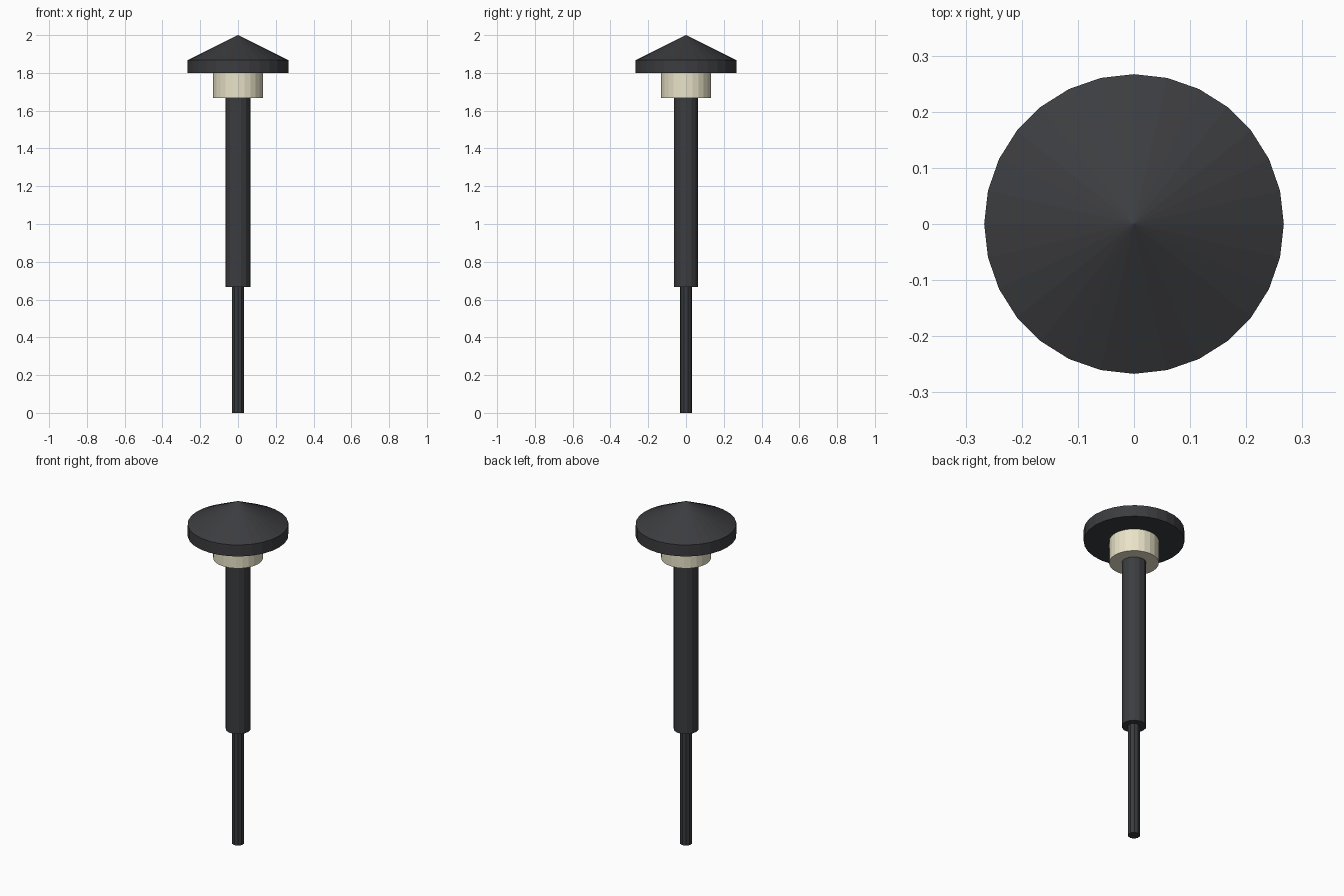
import bpy, bmesh
from math import cos, sin, pi

if "Cube" in bpy.data.objects:
    bpy.data.objects.remove(bpy.data.objects["Cube"])


def material(name, rgb):
    m = bpy.data.materials.new(name)
    m.diffuse_color = (*rgb, 1.0)
    m.use_nodes = True
    m.node_tree.nodes["Principled BSDF"].inputs["Base Color"].default_value = m.diffuse_color
    return m


def turned(name, rings, sides, mat, start=0.0):
    """Closed flat-shaded solid from (radius, z) rings; radius 0 makes a tip."""
    bm = bmesh.new()
    loops = []
    for r, z in rings:
        n = sides if r > 0 else 1
        loops.append([bm.verts.new((r * cos(start + 2 * pi * i / sides),
                                    r * sin(start + 2 * pi * i / sides), z))
                      for i in range(n)])
    for a, b in zip(loops, loops[1:]):
        for i in range(sides):
            j = (i + 1) % sides
            if len(b) == 1:
                bm.faces.new((a[i], a[j], b[0]))
            else:
                bm.faces.new((a[i], a[j], b[j], b[i]))
    bm.faces.new(loops[0][::-1])
    if len(loops[-1]) > 1:
        bm.faces.new(loops[-1])
    mesh = bpy.data.meshes.new(name)
    bm.to_mesh(mesh)
    bm.free()
    mesh.materials.append(mat)
    obj = bpy.data.objects.new(name, mesh)
    bpy.context.collection.objects.link(obj)
    return obj


dark = material("dark_metal", (0.045, 0.046, 0.051))
stake_dark = material("stake_dark", (0.04, 0.044, 0.046))
cream = material("cream_lens", (0.82, 0.77, 0.58))

# Ground stake and post
turned("ground_stake", [(0.033, 0), (0.033, 0.667)], 10, stake_dark, pi / 2)
turned("post", [(0.066, 0.667), (0.066, 1.667)], 14, dark)

# Lamp lens
turned("lens", [(0.132, 1.667), (0.132, 1.80)], 24, cream)

# Cap: short rim with a conical roof
turned("cap", [(0.267, 1.80), (0.267, 1.867), (0, 2.0)], 28, dark)
